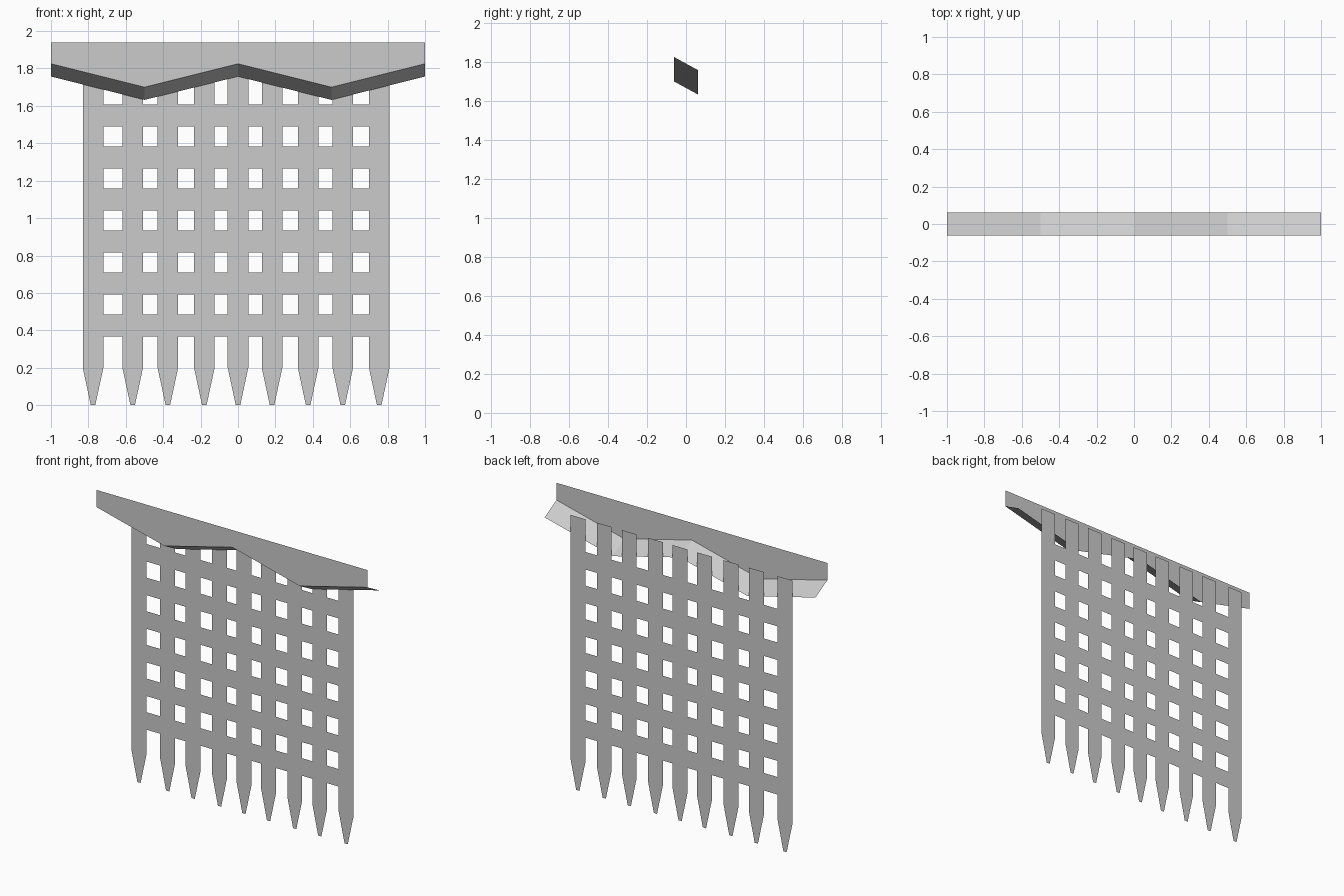
import bpy

if "Cube" in bpy.data.objects:
    bpy.data.objects.remove(bpy.data.objects["Cube"])

FRONT, BACK = -0.0625, 0.0625


def make(name, verts, faces):
    mesh = bpy.data.meshes.new(name)
    mesh.from_pydata(verts, [], faces)
    mesh.update()
    obj = bpy.data.objects.new(name, mesh)
    bpy.context.collection.objects.link(obj)
    return obj


def flat_polys(name, polys, y):
    """Flat sheets in the XZ plane, wound to face -y."""
    verts, faces = [], []
    for poly in polys:
        faces.append(range(len(verts), len(verts) + len(poly)))
        verts += [(x, y, z) for x, z in poly]
    return make(name, verts, faces)


# Zigzag shared by the header and the sloping soffit
zigzag = [(-1, 1.825), (-0.5, 1.7), (0, 1.825), (0.5, 1.7), (1, 1.825)]
TOP = 1.94

# Header panel
flat_polys("header_panel",
           [[a, b, (b[0], TOP), (a[0], TOP)] for a, b in zip(zigzag, zigzag[1:])],
           FRONT)

# Soffit running back and down from the zigzag edge
n = len(zigzag)
make("header_soffit",
     [(x, FRONT, z) for x, z in zigzag] + [(x, BACK, z - 0.068) for x, z in zigzag],
     [(i, n + i, n + i + 1, i + 1) for i in range(n - 1)])

# Pointed upright bars
centres = [-0.775, -0.563, -0.375, -0.18, 0, 0.182, 0.375, 0.56, 0.755]
HALF, TIP = 0.055, 0.012
flat_polys("upright_bars",
           [[(c - TIP, 0), (c + TIP, 0), (c + HALF, 0.2), (c + HALF, 1.825),
             (c - HALF, 1.825), (c - HALF, 0.2)] for c in centres],
           BACK)

# Cross bars filling the gaps between uprights
cross = []
for row in range(6):
    z0 = 0.367 + row * 0.2245
    z1 = z0 + 0.117
    for a, b in zip(centres, centres[1:]):
        x0, x1 = a + HALF, b - HALF
        cross.append([(x0, z0), (x1, z0), (x1, z1), (x0, z1)])
flat_polys("cross_bars", cross, BACK)
